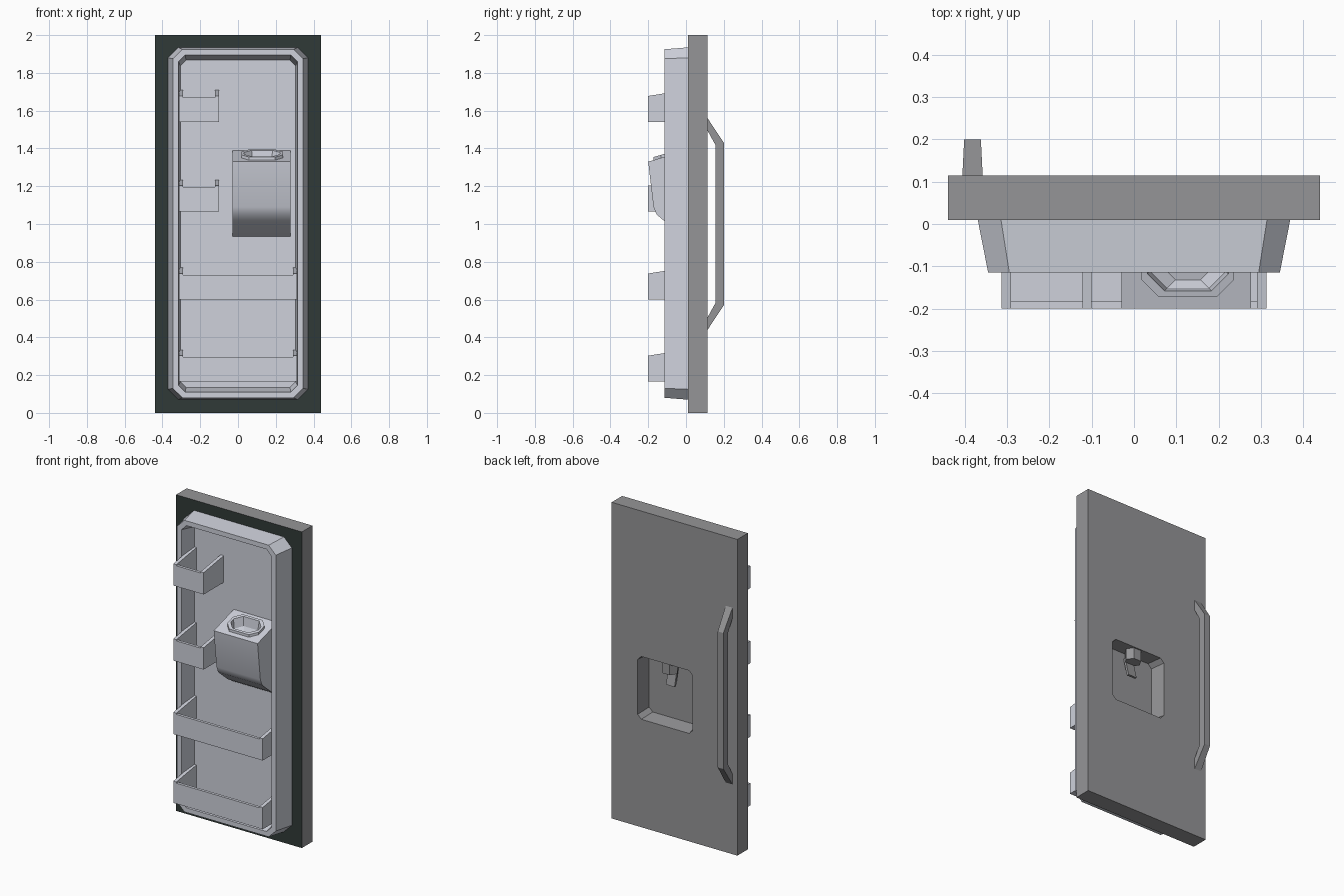
import bpy, bmesh, math
from mathutils import Vector

cube = bpy.data.objects.get("Cube")
if cube:
    bpy.data.objects.remove(cube, do_unlink=True)


def material(name, rgb):
    m = bpy.data.materials.new(name)
    m.use_nodes = True
    m.diffuse_color = (*rgb, 1)
    m.node_tree.nodes["Principled BSDF"].inputs["Base Color"].default_value = (*rgb, 1)
    return m


steel = material("grey_steel", (0.3, 0.3, 0.31))
gasket = material("dark_gasket", (0.03, 0.042, 0.039))
plastic = material("pale_plastic", (0.62, 0.64, 0.71))


def loft(name, rings, mat, smooth=None):
    """Skin a list of equal-length rings and cap both ends."""
    bm = bmesh.new()
    loops = [[bm.verts.new(p) for p in ring] for ring in rings]
    n = len(loops[0])
    for a, b in zip(loops, loops[1:]):
        for i in range(n):
            j = (i + 1) % n
            bm.faces.new((a[i], a[j], b[j], b[i]))
    bm.faces.new(loops[0])
    bm.faces.new(loops[-1])
    bmesh.ops.recalc_face_normals(bm, faces=bm.faces)
    me = bpy.data.meshes.new(name)
    bm.to_mesh(me)
    bm.free()
    me.materials.append(mat)
    ob = bpy.data.objects.new(name, me)
    bpy.context.collection.objects.link(ob)
    if smooth:
        activate(ob)
        bpy.ops.object.shade_smooth_by_angle(angle=math.radians(smooth))
    return ob


def activate(ob):
    bpy.ops.object.select_all(action='DESELECT')
    ob.select_set(True)
    bpy.context.view_layer.objects.active = ob


def box(name, x0, x1, y0, y1, z0, z1, mat):
    ring = [(x0, y0), (x1, y0), (x1, y1), (x0, y1)]
    return loft(name, [[(x, y, z) for x, y in ring] for z in (z0, z1)], mat)


def extrude_x(name, profile, x0, x1, mat, smooth=None):
    """Sweep a (y, z) profile between two x positions."""
    return loft(name, [[(x, y, z) for y, z in profile] for x in (x0, x1)], mat, smooth)


def octagon(u0, u1, v0, v1, c):
    """Rectangle outline with its corners cut by c."""
    return [(u0 + c, v0), (u1 - c, v0), (u1, v0 + c), (u1, v1 - c),
            (u1 - c, v1), (u0 + c, v1), (u0, v1 - c), (u0, v0 + c)]


def cut(target, cutter):
    mod = target.modifiers.new("cut", 'BOOLEAN')
    mod.operation = 'DIFFERENCE'
    mod.solver = 'EXACT'
    mod.object = cutter
    activate(target)
    bpy.ops.object.modifier_apply(modifier=mod.name)
    bpy.data.objects.remove(cutter, do_unlink=True)


# Door slab with the dispenser alcove cut into its outer face
FRONT, BACK = 0.01, 0.115
slab = box("door_slab", -0.44, 0.44, FRONT, BACK, 0, 2, steel)
alcove = [[(x, y, z) for x, z in octagon(-0.13 + t, 0.26 - t, 0.68 + t, 1.08, 0.025)]
          for y, t in ((0.018, 0.015), (BACK + 0.02, 0))]
cut(slab, loft("alcove_cutter", alcove, steel))
slab.data.materials.clear()
slab.data.materials.append(steel)
slab.data.materials.append(gasket)
for f in slab.data.polygons:
    f.material_index = 1 if f.center.y < FRONT + 0.001 else 0

# Inner liner: tapered raised rim around a sunken panel
liner = []
for y, x, z0, z1, c in ((0.012, 0.37, 0.07, 1.935, 0.055),
                        (-0.115, 0.345, 0.08, 1.925, 0.05),
                        (-0.115, 0.315, 0.11, 1.895, 0.035),
                        (0.0, 0.305, 0.135, 1.868, 0.03)):
    liner.append([(u, y, v) for u, v in octagon(-x, x, z0, z1, c)])
loft("inner_liner", liner, plastic)


# Door shelves: front panel, floor and two sloping side panels
def shelf(name, x0, x1, z):
    h, t = 0.13, 0.022
    box(name + "_front", x0, x1, -0.2, -0.182, z, z + h, plastic)
    box(name + "_floor", x0, x1, -0.19, 0.005, z, z + 0.015, plastic)
    side = [(-0.2, z), (0.005, z), (0.005, z + h + 0.04), (-0.2, z + h + 0.008)]
    extrude_x(name + "_right_side", side, x0, x0 + t, plastic)
    extrude_x(name + "_left_side", side, x1 - t, x1, plastic)


shelf("upper_shelf", -0.313, -0.1, 1.54)
shelf("middle_shelf", -0.313, -0.1, 1.065)
shelf("lower_shelf", -0.313, 0.313, 0.6)
shelf("bottom_shelf", -0.313, 0.313, 0.165)

# Dispenser housing with a curved underside
profile = [(0.005, 0.93), (-0.06, 0.97), (-0.12, 1.02), (-0.155, 1.05), (-0.172, 1.09),
           (-0.2, 1.33), (0.005, 1.39)]
housing = extrude_x("dispenser_housing", profile, -0.03, 0.277, plastic, 40)


# Filling cup set in the sloping top of the housing
def cup_ring(inset, height):
    ring = octagon(0.018 + inset, 0.237 - inset, -0.172 + inset, -0.035 - inset, 0.04)
    return [(x, y, 1.33 + 0.293 * (y + 0.2) + height) for x, y in ring]


cut(housing, loft("cup_cutter", [cup_ring(0.006, -0.09), cup_ring(0.006, 0.05)], plastic))
loft("filling_cup", [cup_ring(0, -0.095), cup_ring(0, 0.016), cup_ring(0.014, 0.016),
                     cup_ring(0.02, -0.04), cup_ring(0.04, -0.07)], plastic)

# Dispenser nozzle and lever inside the alcove
cx, cy = 0.065, 0.068
hexagon = [(cx + 0.052 * math.cos(k * math.pi / 3), cy + 0.045 * math.sin(k * math.pi / 3))
           for k in range(6)]
loft("nozzle", [[(x, y, z) for x, y in hexagon] for z in (1.01, 1.085)], steel)
extrude_x("nozzle_lever", [(0.02, 1.04), (0.035, 1.04), (0.065, 0.92), (0.05, 0.92)],
          cx - 0.03, cx + 0.03, steel)

# Bent pull handle, slightly narrower at the grip
outer = [(BACK - 0.004, 0.435), (0.2, 0.57), (0.2, 1.43), (BACK - 0.004, 1.565)]
inner = [(BACK - 0.004, 0.5), (0.155, 0.58), (0.155, 1.42), (BACK - 0.004, 1.5)]
rings = []
for (yo, zo), (yi, zi) in zip(outer, inner):
    def half(y):
        return 0.024 - 0.05 * (y - BACK)
    rings.append([(-0.382 - half(yo), yo, zo), (-0.382 + half(yo), yo, zo),
                  (-0.382 + half(yi), yi, zi), (-0.382 - half(yi), yi, zi)])
loft("pull_handle", rings, steel)
